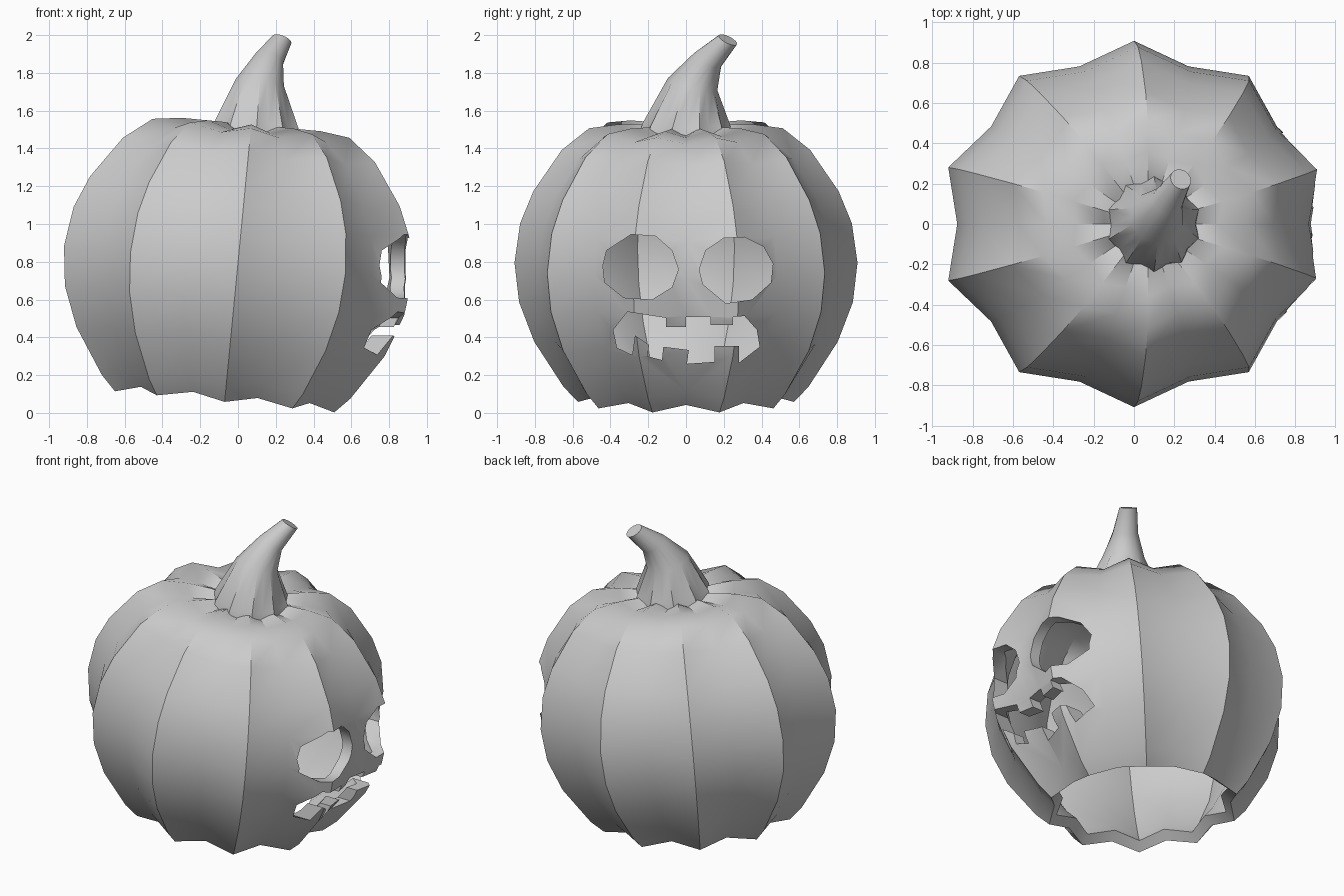
import bpy, bmesh, math
from mathutils import Vector, Matrix

if "Cube" in bpy.data.objects:
    bpy.data.objects.remove(bpy.data.objects["Cube"])

N = 20                                   # ten ridges and ten valleys
TILT = Matrix.Rotation(math.radians(5.5), 4, 'Y')
BODY = Matrix.Translation((0, 0, 0.795)) @ TILT


def make(name, bm):
    bmesh.ops.recalc_face_normals(bm, faces=bm.faces[:])
    me = bpy.data.meshes.new(name)
    bm.to_mesh(me)
    bm.free()
    ob = bpy.data.objects.new(name, me)
    bpy.context.collection.objects.link(ob)
    return ob


def loft(name, rings, cap_start=False, cap_end=True):
    bm = bmesh.new()
    vs = [[bm.verts.new(p) for p in r] for r in rings]
    for a, b in zip(vs, vs[1:]):
        for i in range(len(a)):
            j = (i + 1) % len(a)
            bm.faces.new((a[i], a[j], b[j], b[i]))
    if cap_start:
        bm.faces.new(vs[0][::-1])
    if cap_end:
        bm.faces.new(vs[-1])
    return make(name, bm)


def smooth(ob, angle):
    bpy.ops.object.select_all(action='DESELECT')
    ob.select_set(True)
    bpy.context.view_layer.objects.active = ob
    bpy.ops.object.shade_smooth_by_angle(angle=math.radians(angle))


def angle(i):
    return math.pi / 2 + i * math.tau / N


# Ribbed shell, open at the bottom: (radius fraction, height from centre)
profile = [(.63, -.74), (.714, -.66), (.885, -.42), (.973, -.21), (1, 0),
           (.967, .21), (.89, .38), (.724, .60), (.565, .715), (.40, .735),
           (.24, .735), (.08, .71)]
rings = []
for f, z in profile:
    ring = []
    for i in range(N):
        k, h = (.905, .95) if i % 2 else (1, 1)
        a = angle(i)
        ring.append(BODY @ Vector((.973 * f * k * math.cos(a),
                                   .908 * f * k * math.sin(a), z * h)))
    rings.append(ring)
pumpkin = loft("pumpkin_shell", rings)
mod = pumpkin.modifiers.new("wall", 'SOLIDIFY')
mod.thickness = 0.075
mod.offset = -1

# Carved face: outlines in (y, z), cut through the +x wall
eye_left = [(-.42, .86), (-.29, .945), (-.16, .935), (-.075, .86), (-.04, .76),
            (-.075, .665), (-.18, .60), (-.33, .61), (-.43, .69), (-.44, .78)]
eye_right = [(.07, .76), (.105, .86), (.2, .925), (.31, .93), (.41, .88),
             (.46, .79), (.45, .69), (.35, .60), (.21, .58), (.09, .68)]
mouth = [(-.385, .44), (-.31, .535), (-.106, .503), (-.106, .455), (0, .455),
         (0, .508), (.13, .508), (.13, .465), (.25, .465), (.25, .508),
         (.31, .513), (.375, .44), (.39, .35), (.28, .265), (.28, .355),
         (.15, .355), (.15, .27), (.005, .26), (.015, .333), (-.12, .35),
         (-.127, .28), (-.205, .30), (-.195, .36), (-.27, .41),
         (-.285, .307), (-.365, .345)]
for n, outline in enumerate((eye_left, eye_right, mouth)):
    cutter = loft("face_cutter", [[(x, y, z) for y, z in outline] for x in (.38, 1.3)], True)
    cutter.hide_render = True
    cut = pumpkin.modifiers.new("carve", 'BOOLEAN')
    cut.object, cut.operation, cut.solver = cutter, 'DIFFERENCE', 'EXACT'
bpy.context.view_layer.objects.active = pumpkin
pumpkin.select_set(True)
for m in list(pumpkin.modifiers):
    bpy.ops.object.modifier_apply(modifier=m.name)
for ob in [o for o in bpy.data.objects if o.name.startswith("face_cutter")]:
    bpy.data.objects.remove(ob)
smooth(pumpkin, 40)

# Curved stem: centre, axis, radius, rib depth
path = [((.095, 0, 1.47), (.1, 0, 1), .245, .13),
        ((.10, 0, 1.53), (.1, 0, 1), .232, .12),
        ((.115, .035, 1.74), (.15, .25, 1), .135, .06),
        ((.165, .115, 1.87), (.4, .55, 1), .08, .03),
        ((.232, .222, 1.975), (.4, .5, 1), .054, 0)]
rings = []
for c, axis, r, rib in path:
    rot = Vector((0, 0, 1)).rotation_difference(Vector(axis))
    rings.append([Vector(c) + rot @ Vector((math.cos(angle(i)), math.sin(angle(i)), 0))
                  * r * (1 - rib * (i % 2)) for i in range(N)])
stem = loft("stem", rings, True)
smooth(stem, 40)
